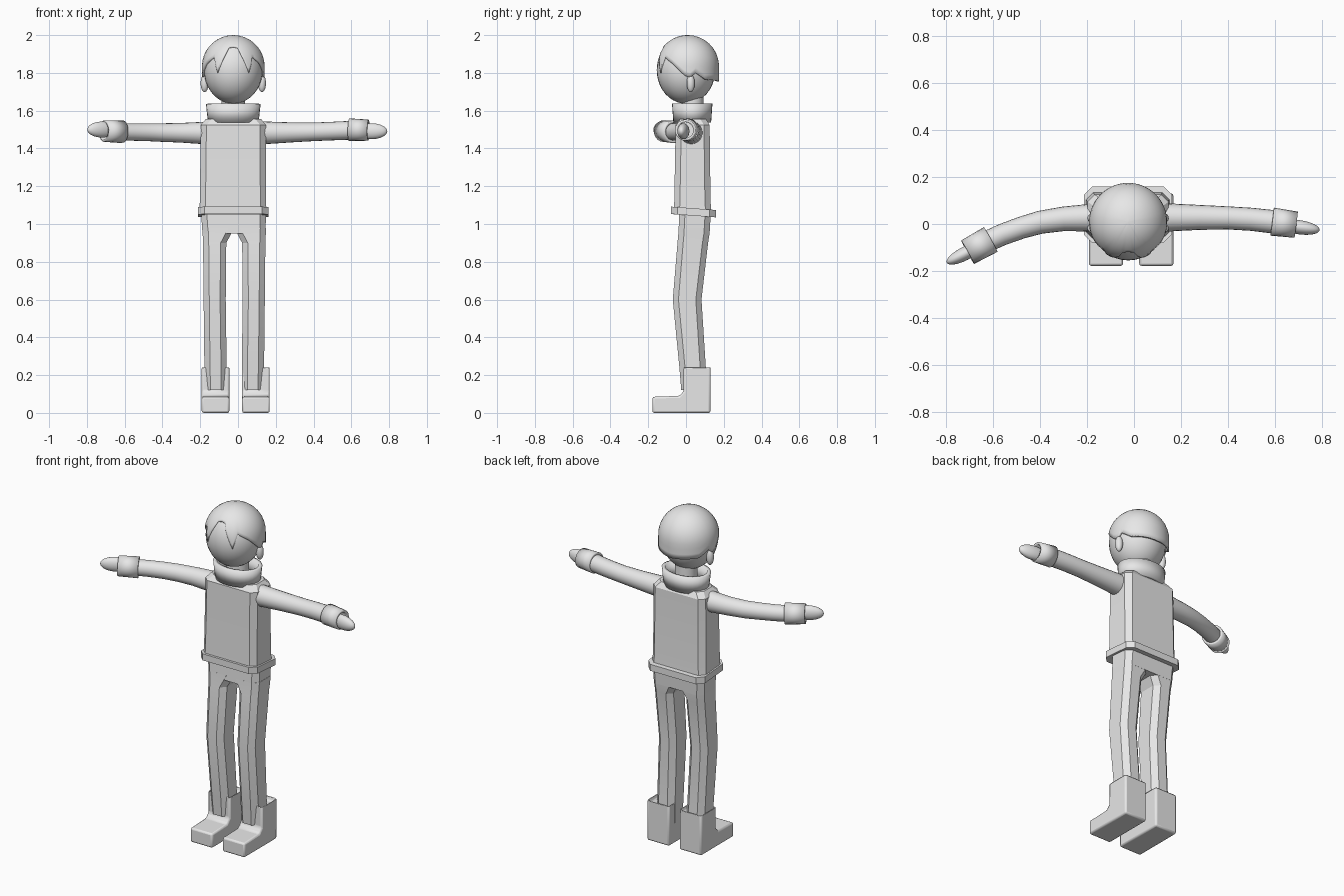
import bpy, bmesh, math
from mathutils import Vector

cube = bpy.data.objects.get("Cube")
if cube:
    bpy.data.objects.remove(cube, do_unlink=True)

grey = bpy.data.materials.new("light_grey")
grey.use_nodes = True
grey.diffuse_color = (0.8, 0.8, 0.8, 1)
grey.node_tree.nodes["Principled BSDF"].inputs["Base Color"].default_value = (0.8, 0.8, 0.8, 1)

MID = -0.025  # centre line of the body


def finish(name, bm, angle=30, bevel=0, thickness=0):
    """Turn a bmesh into a shaded object with optional bevel or wall thickness."""
    bmesh.ops.recalc_face_normals(bm, faces=bm.faces)
    mesh = bpy.data.meshes.new(name)
    bm.to_mesh(mesh)
    bm.free()
    mesh.materials.append(grey)
    obj = bpy.data.objects.new(name, mesh)
    bpy.context.collection.objects.link(obj)
    if thickness:
        mod = obj.modifiers.new("wall", "SOLIDIFY")
        mod.thickness, mod.offset = thickness, -1
    if bevel:
        mod = obj.modifiers.new("bevel", "BEVEL")
        mod.width, mod.segments = bevel, 2
    bpy.ops.object.select_all(action="DESELECT")
    obj.select_set(True)
    bpy.context.view_layer.objects.active = obj
    bpy.ops.object.shade_smooth_by_angle(angle=math.radians(angle))
    return obj


def loft(name, rings, caps=True, **options):
    """Skin a stack of closed rings with equal point counts."""
    bm = bmesh.new()
    rows = [[bm.verts.new(p) for p in ring] for ring in rings]
    n = len(rows[0])
    for a, b in zip(rows, rows[1:]):
        for i in range(n):
            j = (i + 1) % n
            bm.faces.new((a[i], a[j], b[j], b[i]))
    if caps:
        bm.faces.new(rows[0][::-1])
        bm.faces.new(rows[-1])
    return finish(name, bm, **options)


def block_ring(z, x0, x1, y0, y1, c=0.03, tilt=0):
    """Rectangle with cut corners at height z, tipped along y by tilt."""
    flat = [(x0 + c, y0), (x1 - c, y0), (x1, y0 + c), (x1, y1 - c),
            (x1 - c, y1), (x0 + c, y1), (x0, y1 - c), (x0, y0 + c)]
    return [(x, y, z - tilt * y) for x, y in flat]


def oval_ring(z, x, y, rx, ry, n=32):
    return [(x + rx * math.cos(math.tau * i / n), y + ry * math.sin(math.tau * i / n), z)
            for i in range(n)]


def tube(name, path, caps=True, n=20, **options):
    """Round tube along (x, y, z, radius) stations."""
    pts = [Vector(p[:3]) for p in path]
    rings = []
    for i, p in enumerate(pts):
        along = (pts[min(i + 1, len(pts) - 1)] - pts[max(i - 1, 0)]).normalized()
        side = along.cross(Vector((0, 0, 1))).normalized()
        up = side.cross(along)
        r = path[i][3]
        rings.append([p + r * (side * math.cos(math.tau * k / n) + up * math.sin(math.tau * k / n))
                      for k in range(n)])
    return loft(name, rings, caps, **options)


def ellipsoid(name, centre, radii, turn=0):
    bm = bmesh.new()
    bmesh.ops.create_uvsphere(bm, u_segments=32, v_segments=20, radius=1)
    bmesh.ops.scale(bm, vec=radii, verts=bm.verts)
    obj = finish(name, bm, angle=60)
    obj.location = centre
    obj.rotation_euler.z = turn
    return obj


# Head, ears and neck
ellipsoid("head", (MID, 0, 1.815), (0.155, 0.155, 0.178))
for label, s in (("left", 1), ("right", -1)):
    ellipsoid(label + "_ear", (MID + s * 0.152, 0.025, 1.745), (0.021, 0.021, 0.047))
loft("neck", [oval_ring(z, MID, 0.035, 0.062, 0.058) for z in (1.54, 1.72)])

# Hair cap with a jagged fringe: (degrees from front, lower edge height)
FRINGE = [(0, 1.94), (10, 1.935), (20, 1.87), (30, 1.80), (40, 1.885), (60, 1.85),
          (85, 1.785), (95, 1.775), (105, 1.80), (125, 1.765), (180, 1.755)]


def fringe_height(a):
    for (a0, z0), (a1, z1) in zip(FRINGE, FRINGE[1:]):
        if a <= a1:
            return z0 + (z1 - z0) * (a - a0) / (a1 - a0)


HAIR_R, HAIR_Z, STEPS = 0.166, 1.834, 12
hair_rings = []
for k in range(STEPS):
    ring = []
    for deg in range(-180, 180, 5):
        low = math.asin((fringe_height(abs(deg)) - HAIR_Z) / HAIR_R)
        e = low + (math.radians(89.5) - low) * k / (STEPS - 1)
        r = HAIR_R * (math.cos(e) if e > 0 else 1)
        a = math.radians(deg)
        ring.append((MID + r * math.sin(a), 0.009 - r * math.cos(a), HAIR_Z + HAIR_R * math.sin(e)))
    hair_rings.append(ring)
bm = bmesh.new()
rows = [[bm.verts.new(p) for p in ring] for ring in hair_rings]
for a, b in zip(rows, rows[1:]):
    for i in range(len(a)):
        j = (i + 1) % len(a)
        bm.faces.new((a[i], a[j], b[j], b[i]))
bm.faces.new(rows[-1])
finish("hair", bm, angle=40, thickness=0.012)

# Open collar
loft("collar", [oval_ring(1.54, MID, 0.033, 0.114, 0.08), oval_ring(1.638, MID, 0.033, 0.125, 0.087)],
     caps=False, thickness=0.02)

# Torso and slanted belt
loft("torso", [block_ring(1.05, -0.206, 0.152, -0.065, 0.135),
               block_ring(1.12, -0.202, 0.148, -0.062, 0.13),
               block_ring(1.525, -0.197, 0.147, -0.055, 0.125),
               block_ring(1.556, -0.17, 0.122, -0.03, 0.105)], angle=20)
loft("belt", [block_ring(z, -0.213, 0.161, -0.08, 0.16, 0.035, 0.075) for z in (1.047, 1.086)], angle=20)

# Hips and legs: (height, inner, outer, front, back)
loft("hips", [block_ring(0.95, -0.188, 0.146, -0.04, 0.125),
              block_ring(1.07, -0.196, 0.148, -0.035, 0.132)], angle=20)
LEG = [(0.12, 0.04, 0.155, -0.025, 0.105), (0.24, 0.04, 0.158, -0.035, 0.105),
       (0.6, 0.045, 0.162, -0.07, 0.082), (0.9, 0.042, 0.165, -0.045, 0.117),
       (0.945, 0.018, 0.167, -0.041, 0.124), (0.98, 0, 0.168, -0.039, 0.126)]
for label, s in (("left", 1), ("right", -1)):
    rings = []
    for z, inner, outer, front, back in LEG:
        ends = sorted((-0.02 + s * inner, -0.02 + s * outer))
        rings.append(block_ring(z, *ends, front, back))
    loft(label + "_leg", rings, angle=20)

# Boots: side outline swept across the foot, with a sunken opening
BOOT = [(-0.178, 0), (0.13, 0), (0.13, 0.245), (-0.012, 0.245), (-0.012, 0.115),
        (-0.035, 0.09), (-0.178, 0.085)]
for label, s in (("left", 1), ("right", -1)):
    bm = bmesh.new()
    sides = [[bm.verts.new((-0.012 + s * x, y, z)) for y, z in BOOT] for x in (0.034, 0.18)]
    for i in range(len(BOOT)):
        j = (i + 1) % len(BOOT)
        bm.faces.new((sides[0][i], sides[0][j], sides[1][j], sides[1][i]))
    bm.faces.new(sides[0])
    bm.faces.new(sides[1][::-1])
    bmesh.ops.recalc_face_normals(bm, faces=bm.faces)
    top = [f for f in bm.faces if f.calc_center_median().z > 0.24]
    bmesh.ops.inset_region(bm, faces=top, thickness=0.015)
    bmesh.ops.translate(bm, verts=top[0].verts, vec=(0, 0, -0.03))
    finish(label + "_boot", bm, bevel=0.01)

# Sleeves, the right one bending forward
tube("left_sleeve", [(0.10, 0.028, 1.483, 0.062), (0.16, 0.028, 1.483, 0.059), (0.28, 0.028, 1.485, 0.053),
                     (0.4, 0.026, 1.488, 0.049), (0.5, 0.02, 1.492, 0.049), (0.64, 0.004, 1.498, 0.05)], angle=60)
tube("right_sleeve", [(-0.14, 0.028, 1.482, 0.062), (-0.2, 0.026, 1.482, 0.058), (-0.3, 0.022, 1.483, 0.052),
                      (-0.4, 0.007, 1.484, 0.049), (-0.48, -0.016, 1.486, 0.047), (-0.56, -0.045, 1.487, 0.046),
                      (-0.65, -0.086, 1.488, 0.045)], angle=60)

# Cuffs, open at the hand
tube("left_cuff", [(0.588, 0.01, 1.499, 0.06), (0.69, -0.003, 1.497, 0.056)], caps=False, thickness=0.014)
tube("right_cuff", [(-0.61, -0.066, 1.488, 0.06), (-0.708, -0.12, 1.492, 0.057)], caps=False, thickness=0.014)

# Mitten hands
ellipsoid("left_hand", (0.705, -0.014, 1.491), (0.086, 0.03, 0.042), math.radians(-8))
ellipsoid("right_hand", (-0.72, -0.126, 1.5), (0.086, 0.029, 0.042), math.radians(27))
